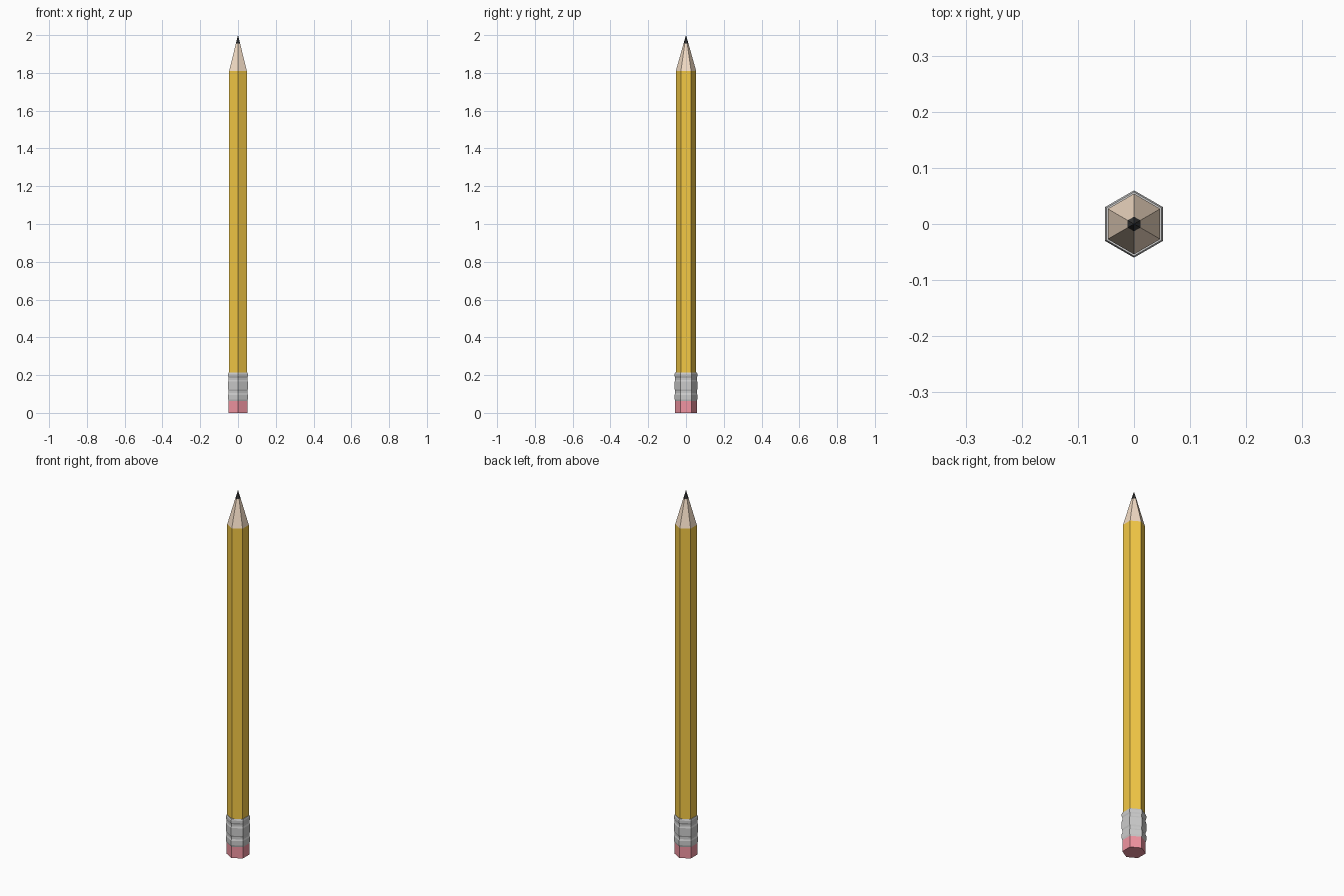
import bpy, bmesh, math

if "Cube" in bpy.data.objects:
    bpy.data.objects.remove(bpy.data.objects["Cube"])


def material(name, rgb):
    m = bpy.data.materials.new(name)
    m.diffuse_color = (*rgb, 1)
    m.use_nodes = True
    m.node_tree.nodes["Principled BSDF"].inputs["Base Color"].default_value = m.diffuse_color
    return m


def hex_loft(name, profile, mat=None):
    """Six-sided solid from (radius, z) pairs, with corners on the y axis."""
    bm = bmesh.new()
    rings = []
    for r, z in profile:
        if r == 0:
            rings.append([bm.verts.new((0, 0, z))] * 6)
        else:
            rings.append([bm.verts.new((r * math.sin(i * math.pi / 3),
                                        -r * math.cos(i * math.pi / 3), z))
                          for i in range(6)])
    for a, b in zip(rings, rings[1:]):
        for i in range(6):
            j = (i + 1) % 6
            quad = [a[i], a[j], b[j], b[i]]
            bm.faces.new(list(dict.fromkeys(quad)))
    for ring in (rings[0], rings[-1]):
        if ring[0] is not ring[1]:
            bm.faces.new(ring)
    bmesh.ops.recalc_face_normals(bm, faces=bm.faces)
    mesh = bpy.data.meshes.new(name)
    bm.to_mesh(mesh)
    bm.free()
    obj = bpy.data.objects.new(name, mesh)
    bpy.context.collection.objects.link(obj)
    if mat:
        mesh.materials.append(mat)
    return obj


# Eraser
hex_loft("eraser", [(0.057, 0), (0.057, 0.065)], material("pink", (0.88, 0.30, 0.36)))

# Metal ferrule with two crimped grooves
ferrule = [(0.057, 0.062), (0.060, 0.072)]
for z in (0.11, 0.18):
    ferrule += [(0.060, z - 0.014), (0.057, z - 0.006), (0.057, z + 0.006), (0.060, z + 0.014)]
ferrule += [(0.060, 0.207), (0.057, 0.215)]
hex_loft("ferrule", ferrule)

# Painted shaft
hex_loft("shaft", [(0.054, 0.205), (0.054, 1.81)], material("yellow", (0.90, 0.58, 0.06)))

# Sharpened wood and lead share one taper
hex_loft("sharpened_wood", [(0.054, 1.81), (0.013, 1.955)], material("wood", (0.90, 0.72, 0.56)))
hex_loft("lead_tip", [(0.013, 1.955), (0, 2.0)], material("graphite", (0.04, 0.04, 0.04)))
